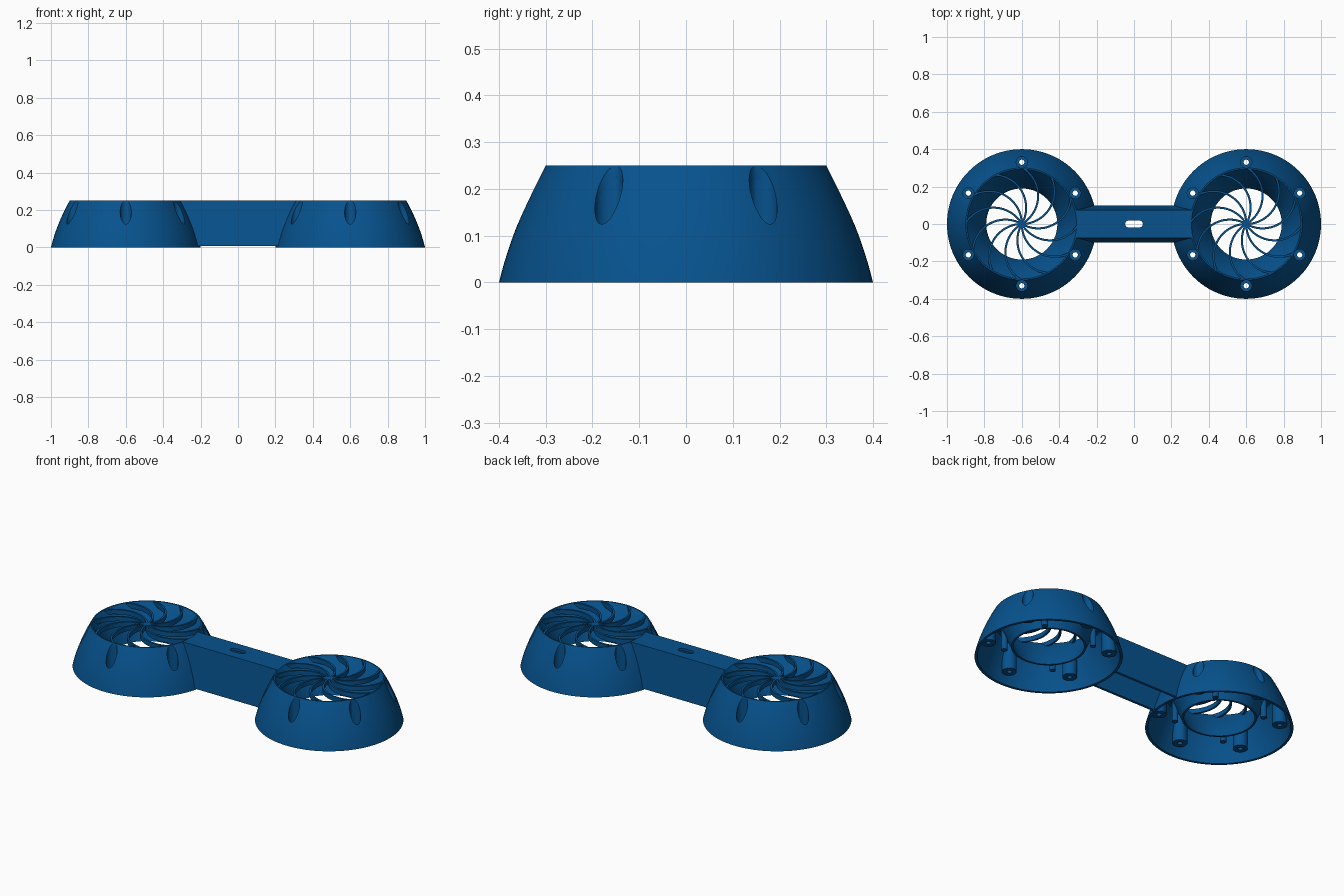
import bpy, bmesh, math
from mathutils import Matrix

cube = bpy.data.objects.get("Cube")
if cube:
    bpy.data.objects.remove(cube)

blue = bpy.data.materials.new("deep_blue")
blue.use_nodes = True
blue.diffuse_color = (0.002, 0.085, 0.27, 1)
blue.node_tree.nodes["Principled BSDF"].inputs["Base Color"].default_value = blue.diffuse_color


def make(name, bm):
    bmesh.ops.recalc_face_normals(bm, faces=bm.faces)
    mesh = bpy.data.meshes.new(name)
    bm.to_mesh(mesh)
    bm.free()
    mesh.materials.append(blue)
    ob = bpy.data.objects.new(name, mesh)
    bpy.context.collection.objects.link(ob)
    return ob


def lathe(name, profile, steps=96):
    """Closed (radius, height) loop turned about z."""
    bm = bmesh.new()
    rings = []
    for i in range(steps):
        a = math.tau * i / steps
        rings.append([bm.verts.new((r * math.cos(a), r * math.sin(a), z)) for r, z in profile])
    for i in range(steps):
        a, b = rings[i], rings[(i + 1) % steps]
        for j in range(len(profile)):
            k = (j + 1) % len(profile)
            bm.faces.new((a[j], b[j], b[k], a[k]))
    return make(name, bm)


def rods(name, count, orbit, start, radius, z0, z1):
    """Ring of upright cylinders."""
    bm = bmesh.new()
    for i in range(count):
        a = start + math.tau * i / count
        place = Matrix.Translation((orbit * math.cos(a), orbit * math.sin(a), (z0 + z1) / 2))
        bmesh.ops.create_cone(bm, cap_ends=True, segments=32, radius1=radius, radius2=radius,
                              depth=z1 - z0, matrix=place)
    return make(name, bm)


def bake(ob):
    graph = bpy.context.evaluated_depsgraph_get()
    mesh = bpy.data.meshes.new_from_object(ob.evaluated_get(graph))
    ob.modifiers.clear()
    ob.data = mesh


def boolean(ob, other, operation):
    mod = ob.modifiers.new("cut", 'BOOLEAN')
    mod.operation, mod.object, mod.solver = operation, other, 'EXACT'
    bake(ob)


def smooth(ob):
    bpy.ops.object.select_all(action='DESELECT')
    ob.select_set(True)
    bpy.context.view_layer.objects.active = ob
    bpy.ops.object.shade_smooth_by_angle(angle=math.radians(30))


def wall(z, inset=0):
    t = z / 0.25
    return 0.4 - inset - 0.06 * t - 0.04 * t * t


def funnel(t):
    return 0.293 - 0.103 * (1.35 * t - 0.35 * t * t), 0.25 - 0.19 * t


# Profiles: bulging outer wall and thin funnel inside it
N = 12
outer = [(wall(0.25 * i / N), 0.25 * i / N) for i in range(N + 1)]
inlet = [funnel(i / N) for i in range(N + 1)]
under = [(r + 0.012, z) for r, z in reversed(inlet[2:])]
inner = [(wall(z, 0.015), z) for z in (0.22, 0.18, 0.14, 0.1, 0.05, 0)]
housing = lathe("housing", outer + inlet + under + inner)

# Helper solids
envelope = lathe("envelope", [(r - 0.002, z) for r, z in outer] +
                 [(r + 0.003, z - 0.002) for r, z in inlet] + [(0.193, 0)])
plug = lathe("plug", outer + [(0.02, 0.25), (0.02, 0)])
pockets = rods("pockets", 6, 0.33, math.pi / 6, 0.03, 0.09, 0.4)
bores = rods("bores", 6, 0.33, math.pi / 6, 0.014, -0.1, 0.3)

# Screw bosses follow the shell, with pockets and through holes
bosses = rods("screw_bosses", 6, 0.33, math.pi / 6, 0.04, 0.05, 0.3)
boolean(bosses, envelope, 'INTERSECT')
for part in (housing, bosses):
    boolean(part, pockets, 'DIFFERENCE')
    boolean(part, bores, 'DIFFERENCE')

# Mounting pins under the funnel
pins = rods("mounting_pins", 4, 0.24, math.pi / 4, 0.017, 0.05, 0.25)
boolean(pins, envelope, 'INTERSECT')

# Swirled grille blades, each an arc leaving the hub
bm = bmesh.new()
BLADES, STEPS, ARC = 12, 20, 0.175
for b in range(BLADES):
    last = None
    for i in range(STEPS + 1):
        r = 0.01 + 0.285 * i / STEPS
        a = math.tau * b / BLADES + math.asin(r / (2 * ARC))
        pair = [bm.verts.new((r * math.cos(a), r * math.sin(a), z)) for z in (0.222, 0.249)]
        if last:
            bm.faces.new((last[0], pair[0], pair[1], last[1]))
        last = pair
blades = make("grille_blades", bm)
solid = blades.modifiers.new("thickness", 'SOLIDIFY')
solid.thickness, solid.offset = 0.011, 0
bake(blades)
hub = rods("grille_hub", 1, 0, 0, 0.022, 0.222, 0.25)

# Bridge: tapered channel, open below
section = [(0.1, 0.007), (0.075, 0.25), (-0.075, 0.25), (-0.1, 0.007),
           (-0.085, 0.007), (-0.062, 0.235), (0.062, 0.235), (0.085, 0.007)]
bm = bmesh.new()
face = bm.faces.new([bm.verts.new((-0.32, y, z)) for y, z in section])
grown = bmesh.ops.extrude_face_region(bm, geom=[face])["geom"]
bmesh.ops.translate(bm, vec=(0.64, 0, 0), verts=[g for g in grown if isinstance(g, bmesh.types.BMVert)])
bridge = make("bridge", bm)
for side in (-1, 1):
    plug.location.x = 0.6 * side
    bpy.context.view_layer.update()
    boolean(bridge, plug, 'DIFFERENCE')

# Rounded slot through the bridge top
bm = bmesh.new()
for x in (-0.028, 0.028):
    bmesh.ops.create_cone(bm, cap_ends=True, segments=24, radius1=0.019, radius2=0.019,
                          depth=0.2, matrix=Matrix.Translation((x, 0, 0.25)))
bmesh.ops.delete(bm, geom=bm.faces[:], context='FACES_ONLY')
bmesh.ops.convex_hull(bm, input=bm.verts)
slot = make("slot", bm)
boolean(bridge, slot, 'DIFFERENCE')

for helper in (envelope, plug, pockets, bores, slot):
    bpy.data.objects.remove(helper)

# Place both rings
for ob in (housing, bosses, pins, blades, hub, bridge):
    smooth(ob)
for ob in (housing, bosses, pins, blades, hub):
    twin = ob.copy()
    bpy.context.collection.objects.link(twin)
    twin.name = "left_" + ob.name
    ob.name = "right_" + ob.name
    twin.location.x, ob.location.x = 0.6, -0.6
